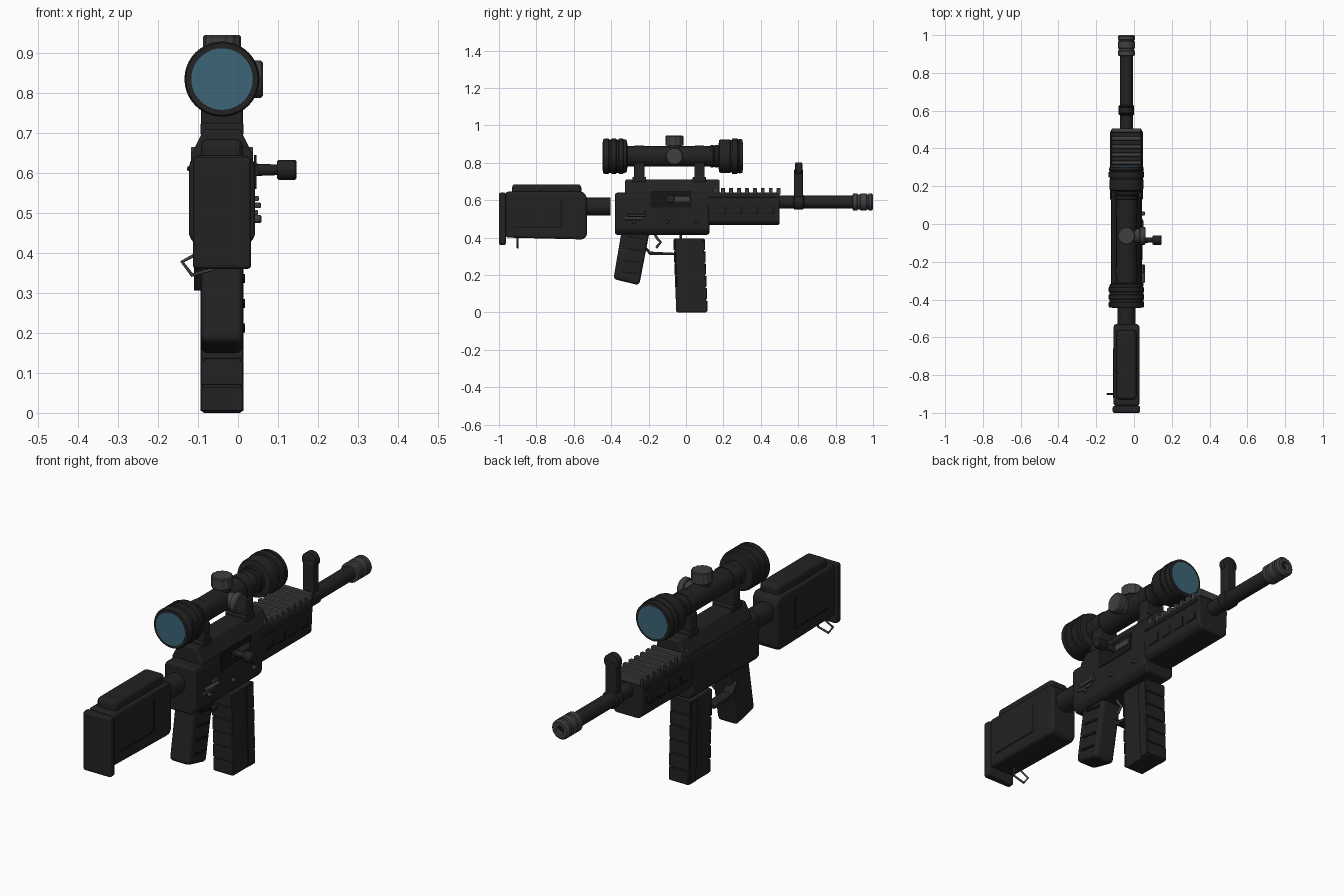
import bpy, bmesh, math
from mathutils import Matrix, Vector

cube = bpy.data.objects.get("Cube")
if cube:
    bpy.data.objects.remove(cube, do_unlink=True)

CX = -0.04  # centre plane of the gun


def material(name, r, g, b):
    m = bpy.data.materials.new(name)
    m.use_nodes = True
    m.diffuse_color = (r, g, b, 1)
    m.node_tree.nodes["Principled BSDF"].inputs["Base Color"].default_value = (r, g, b, 1)
    return m


BLACK = material("matte black", 0.016, 0.016, 0.016)
DARK = material("deep black", 0.008, 0.008, 0.008)
STEEL = material("dark steel", 0.05, 0.05, 0.053)
GLASS = material("blue glass", 0.045, 0.13, 0.18)


def finish(name, bm, mat, bevel=0, smooth=False):
    bmesh.ops.recalc_face_normals(bm, faces=bm.faces)
    mesh = bpy.data.meshes.new(name)
    bm.to_mesh(mesh)
    bm.free()
    mesh.materials.append(mat)
    ob = bpy.data.objects.new(name, mesh)
    bpy.context.collection.objects.link(ob)
    if bevel:
        mod = ob.modifiers.new("bevel", 'BEVEL')
        mod.width, mod.segments = bevel, 3
        mod.limit_method = 'ANGLE'
    if smooth:
        bpy.ops.object.select_all(action='DESELECT')
        ob.select_set(True)
        bpy.context.view_layer.objects.active = ob
        bpy.ops.object.shade_smooth_by_angle(angle=math.radians(35))
    return ob


def loft(name, rings, mat, bevel=0, smooth=False):
    """Join closed rings of points and cap both ends."""
    bm = bmesh.new()
    vs = [[bm.verts.new(p) for p in ring] for ring in rings]
    n = len(vs[0])
    for a, b in zip(vs, vs[1:]):
        for i in range(n):
            bm.faces.new((a[i], a[(i + 1) % n], b[(i + 1) % n], b[i]))
    bm.faces.new(vs[0])
    bm.faces.new(vs[-1])
    return finish(name, bm, mat, bevel, smooth)


def box(name, x0, x1, y0, y1, z0, z1, mat=BLACK, bevel=0):
    ring = [(y0, z0), (y1, z0), (y1, z1), (y0, z1)]
    return loft(name, [[(x, y, z) for y, z in ring] for x in (x0, x1)], mat, bevel)


def side_prism(name, half, profile, mat=BLACK, bevel=0):
    return loft(name, [[(CX + s * half, y, z) for y, z in profile] for s in (-1, 1)], mat, bevel)


def long_prism(name, y0, y1, half_profile, mat=BLACK, bevel=0):
    ring = half_profile + [(-x, z) for x, z in reversed(half_profile)]
    return loft(name, [[(CX + x, y, z) for x, z in ring] for y in (y0, y1)], mat, bevel)


def lathe(name, centre, axis, profile, mat=BLACK, sides=40, knurl=0):
    """Turn (distance, radius) pairs about an axis."""
    turn = Vector((0, 0, 1)).rotation_difference(Vector(axis)).to_matrix()
    rings = []
    for d, r in profile:
        ring = []
        for i in range(sides):
            a = math.tau * i / sides
            q = r * (1 - knurl * (i // 2 % 2))
            ring.append(Vector(centre) + turn @ Vector((q * math.cos(a), q * math.sin(a), d)))
        rings.append(ring)
    return loft(name, rings, mat, smooth=not knurl)


def rod(name, points, radius, mat=BLACK):
    cu = bpy.data.curves.new(name, 'CURVE')
    cu.dimensions = '3D'
    cu.bevel_depth, cu.bevel_resolution = radius, 2
    cu.use_fill_caps = True
    sp = cu.splines.new('POLY')
    sp.points.add(len(points) - 1)
    for p, co in zip(sp.points, points):
        p.co = (*co, 1)
    cu.materials.append(mat)
    ob = bpy.data.objects.new(name, cu)
    bpy.context.collection.objects.link(ob)


Y, Z, X = (0, 1, 0), (0, 0, 1), (1, 0, 0)

# Stock
box("butt_plate", CX - .073, CX + .073, -1, -.963, .36, .64, BLACK, .01)
side_prism("stock", .068, [(-.965, .40), (-.55, .39), (-.53, .41), (-.53, .62), (-.55, .645), (-.965, .645)], BLACK, .018)
box("cheek_rest", CX - .052, CX + .052, -.93, -.56, .62, .685, BLACK, .018)
for s in (-1, 1):
    x = CX + s * .068
    box("stock_panel_line", x - .002, x + .002, -.67, -.66, .45, .60, DARK)
    box("stock_lower_line", x - .002, x + .002, -.92, -.66, .45, .458, DARK)
rod("sling_loop", [(-.08, -.90, .41), (-.14, -.90, .378), (-.115, -.90, .345), (-.06, -.90, .36), (-.06, -.90, .41)], .005, STEEL)
lathe("stock_tube", (CX, 0, .565), Y, [(-.55, .048), (-.405, .048)])

# Receiver
long_prism("lower_receiver", -.38, .125, [(.06, .415), (.083, .44), (.083, .62), (.07, .64)], BLACK, .012)
long_prism("upper_receiver", -.325, .18, [(.078, .60), (.078, .645), (.055, .69), (.045, .71)], BLACK, .008)
box("ejection_port", .04, .046, -.19, .03, .56, .645, DARK)
box("bolt", .04, .05, -.11, .02, .592, .622, STEEL, .003)
lathe("charging_rod", (.03, -.085, .608), X, [(0, .016), (.075, .013)], BLACK, 16)
lathe("charging_knob", (.098, -.085, .608), X, [(0, .022), (.005, .025), (.044, .025), (.048, .022)], BLACK, 24)
box("selector_lever", .04, .058, -.31, -.215, .512, .526, STEEL, .004)
box("selector_plate", .04, .05, -.33, -.235, .495, .508, STEEL, .003)
box("selector_stop", .04, .052, -.26, -.22, .53, .543, STEEL, .003)
for y in (-.28, -.10, .055):
    lathe("receiver_pin", (.035, y, .485), X, [(0, .01), (.02, .01), (.024, .007)], STEEL, 16)

# Handguard with ribbed top
long_prism("handguard", .115, .50, [(.06, .468), (.078, .485), (.083, .60), (.08, .63), (.07, .64)], BLACK, .008)
for i in range(9):
    y = .145 + i * .0425
    box("top_rib", CX - .078, CX + .078, y, y + .021, .63, .665, STEEL, .003)
for s in (-1, 1):
    x = CX + s * .08
    box("handguard_rail", x - .007, x + .007, .13, .49, .605, .617, BLACK, .003)
    for i in range(4):
        y = .205 + i * .085
        box("vent_slot", x - .002, x + .002, y, y + .012, .525, .57, DARK)
        box("vent_edge", x - .003, x + .003, y - .05, y, .525, .53, DARK)

# Barrel, muzzle and front sight
lathe("barrel", (CX, 0, .59), Y, [(.48, .034), (.92, .034)])
lathe("muzzle", (CX, 0, .59), Y, [
    (.89, .036), (.893, .046), (.915, .046), (.918, .041), (.93, .041), (.933, .046),
    (.965, .046), (.968, .041), (.975, .041), (.978, .046), (.992, .046), (1, .038),
    (1, .02), (.96, .02)], STEEL)
lathe("muzzle_bore", (CX, 0, .59), Y, [(.965, .0195), (.978, .0195)], DARK, 24)
lathe("sight_band", (CX, 0, .59), Y, [(.575, .034), (.58, .041), (.625, .041), (.63, .034)])
box("front_sight_post", CX - .028, CX + .028, .577, .625, .60, .765, BLACK, .008)
lathe("front_sight_hood", (CX, 0, .765), Y, [(.583, .03), (.587, .037), (.618, .037), (.622, .03)], BLACK, 24)

# Scope
SZ = .835
lathe("scope_tube", (CX, 0, SZ), Y, [(-.33, .054), (.19, .054)])
lathe("scope_collar", (CX, 0, SZ), Y, [
    (.13, .054), (.132, .061), (.145, .061), (.147, .057), (.153, .057), (.155, .061), (.17, .061), (.172, .054)])
lathe("rear_bell", (CX, 0, SZ), Y, [
    (-.443, .083), (-.443, .09), (-.435, .094), (-.415, .094), (-.412, .09), (-.40, .09), (-.397, .094),
    (-.375, .094), (-.372, .09), (-.36, .09), (-.357, .094), (-.337, .094), (-.333, .089), (-.318, .088), (-.312, .055)])
lathe("front_bell", (CX, 0, SZ), Y, [
    (.172, .055), (.178, .087), (.19, .09), (.235, .09), (.237, .086), (.245, .086), (.247, .094),
    (.275, .094), (.277, .09), (.283, .09), (.285, .092), (.303, .09), (.303, .083)])
lathe("rear_lens", (CX, 0, SZ), Y, [(-.446, .077), (-.435, .077)], GLASS)
lathe("front_lens", (CX, 0, SZ), Y, [(.295, .077), (.306, .077)], GLASS)
lathe("top_turret_base", (CX, -.062, SZ), Z, [(.03, .038), (.06, .038)])
lathe("top_turret", (CX, -.062, SZ), Z, [(.058, .048), (.105, .048), (.11, .044)], STEEL, 48, .06)
lathe("side_turret", (CX, -.062, SZ), X, [(.04, .038), (.07, .038), (.072, .047), (.097, .047), (.102, .042)], STEEL)
for y in (-.25, .072):
    box("scope_mount", CX - .052, CX + .052, y - .027, y + .027, .70, .80, BLACK, .006)
    box("mount_foot", CX - .054, CX + .054, y - .036, y + .036, .695, .725, BLACK, .005)
    lathe("mount_ring", (CX, y, SZ), Y, [(-.025, .058), (.025, .058)])

# Grip, trigger and guard
side_prism("grip", .053, [(-.345, .43), (-.195, .43), (-.25, .145), (-.388, .178)], BLACK, .018)
for i in range(4):
    z = .205 + i * .062
    y = -.345 + i * .012
    loft("grip_ridge", [[(x, y, z + .008), (x, y + .085, z - .004), (x, y + .085, z + .006), (x, y, z + .018)]
                        for x in (.005, .018)], DARK)
rod("trigger", [(CX, -.175, .43), (CX, -.15, .39), (CX, -.135, .375), (CX, -.16, .345)], .007, STEEL)
loft("trigger_guard", [[(x, y, z) for y, z in [
    (-.23, .37), (-.19, .325), (-.055, .318), (-.055, .306), (-.195, .308), (-.24, .36)]]
    for x in (CX - .07, CX - .02)], BLACK)

# Magazine
side_prism("magazine", .05, [(-.065, .395), (.095, .395), (.11, 0), (-.05, 0)], BLACK, .006)
box("magazine_catch", CX - .02, CX + .02, -.035, -.022, .38, .43, BLACK)
for s in (-1, 1):
    x = CX + s * .05
    loft("magazine_side_panel", [[(xx, y, z) for y, z in [(.045, .385), (.092, .385), (.107, .005), (.06, .005)]]
                                 for xx in (x - .004, x + .004)], BLACK)
for i in range(6):
    z = .005 + i * .0655
    lean = .015 * z / .4
    for name, y in (("magazine_back_rib", -.05), ("magazine_front_rib", .108)):
        box(name, CX - .052, CX + .052, y - lean - .004, y - lean + .006, z, z + .059, BLACK, .003)
